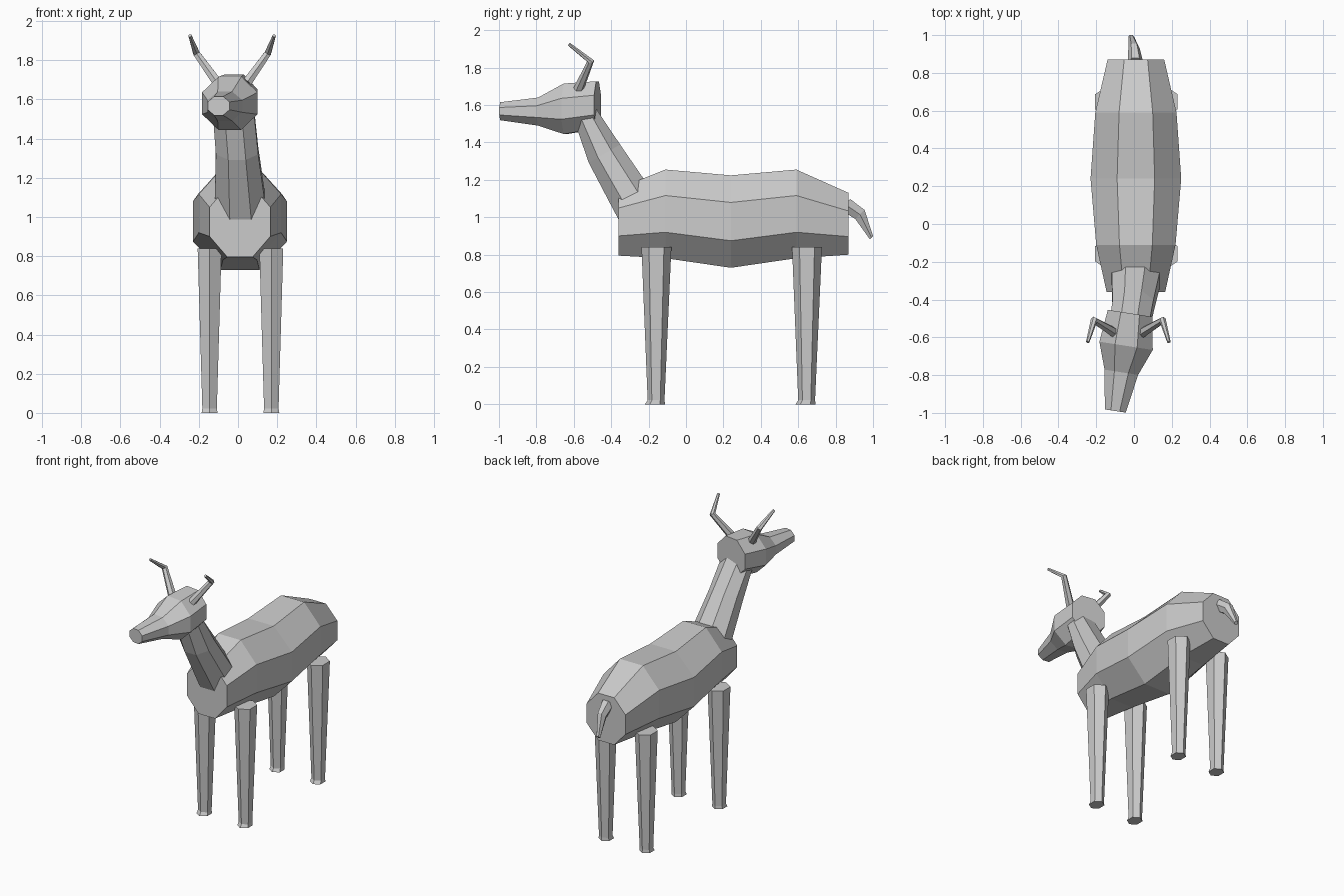
import bpy, bmesh
from math import cos, sin, pi
from mathutils import Vector

cube = bpy.data.objects.get("Cube")
if cube:
    bpy.data.objects.remove(cube)

grey = bpy.data.materials.new("plain grey")
grey.use_nodes = True
GREY = (0.6, 0.6, 0.6, 1)
grey.diffuse_color = GREY
grey.node_tree.nodes["Principled BSDF"].inputs["Base Color"].default_value = GREY


def ring(center, across, up, half_w, half_h, sides=8, turn=0.5):
    """Points of a polygon; half_w and half_h measure to its flats when turn is 0.5."""
    c, a, u = Vector(center), Vector(across).normalized(), Vector(up).normalized()
    k = 1 / cos(pi / sides) if turn else 1
    angles = [2 * pi * (i + turn) / sides for i in range(sides)]
    return [c + a * cos(t) * half_w * k + u * sin(t) * half_h * k for t in angles]


def loft(name, rings):
    """Skin a closed, flat-shaded shape through a list of rings."""
    bm = bmesh.new()
    loops = [[bm.verts.new(p) for p in r] for r in rings]
    n = len(loops[0])
    for r0, r1 in zip(loops, loops[1:]):
        for i in range(n):
            bm.faces.new((r0[i], r0[(i + 1) % n], r1[(i + 1) % n], r1[i]))
    bm.faces.new(loops[0])
    bm.faces.new(loops[-1])
    bmesh.ops.recalc_face_normals(bm, faces=bm.faces[:])
    mesh = bpy.data.meshes.new(name)
    bm.to_mesh(mesh)
    bm.free()
    mesh.materials.append(grey)
    obj = bpy.data.objects.new(name, mesh)
    bpy.context.collection.objects.link(obj)
    return obj


X, Y, Z = (1, 0, 0), (0, 1, 0), (0, 0, 1)

# Body: y, centre height, half width, half height
body = [(-0.36, 0.975, 0.155, 0.18), (-0.11, 1.018, 0.21, 0.237),
        (0.24, 0.977, 0.24, 0.247), (0.59, 1.018, 0.215, 0.237),
        (0.87, 0.965, 0.15, 0.165)]
loft("body", [ring((0.01, y, z), X, Z, w, h) for y, z, w, h in body])

# Neck: leaning forward, narrowing to the head
neck = [(0.015, -0.237, 1.01, 0.135, 0.12), (-0.005, -0.436, 1.34, 0.108, 0.097),
        (-0.025, -0.545, 1.56, 0.105, 0.065)]
loft("neck", [ring((x, y, z), X, (0, 0.86, 0.5), w, h) for x, y, z, w, h in neck])

# Head: turned slightly to the right, tapering to the muzzle
head = [(-0.02, -0.473, 1.60, 0.12, 0.127), (-0.042, -0.645, 1.58, 0.143, 0.135),
        (-0.067, -0.785, 1.565, 0.09, 0.075), (-0.099, -0.99, 1.567, 0.056, 0.048)]
loft("head", [ring((x, y, z), (1, -0.155, 0), Z, w, h) for x, y, z, w, h in head])

# Horns: a rising stem and a tip bent forward
for side, label in ((1, "left"), (-1, "right")):
    mid = -0.03
    base = Vector((mid + side * 0.075, -0.575, 1.685))
    elbow = Vector((mid + side * 0.182, -0.51, 1.835))
    tip = Vector((mid + side * 0.215, -0.625, 1.925))
    axes = [elbow - base, tip - base, tip - elbow]
    rings = []
    for point, axis, r in zip((base, elbow, tip), axes, (0.024, 0.017, 0.008)):
        across = axis.cross(Vector(Y))
        rings.append(ring(point, across, axis.cross(across), r, r, 6))
    loft(label + "_horn", rings)

# Legs: tapered six-sided posts with a small flared hoof
for end, y in (("front", -0.16), ("back", 0.645)):
    for label, x in (("left", 0.17), ("right", -0.145)):
        levels = [(0, -0.006, 0.041, 0.054), (0.022, 0, 0.037, 0.045),
                  (0.84, 0.002, 0.061, 0.08)]
        loft(end + "_" + label + "_leg",
             [ring((x, y + dy, z), Y, X, ry, rx, 6, 0)
              for z, dy, rx, ry in [(z, d, a / 0.866, b) for z, d, a, b in levels]])

# Tail: short and drooping
tail = [(0.008, 0.85, 1.07, 0.042, 0.045), (0, 0.93, 1.015, 0.03, 0.04),
        (-0.015, 0.992, 0.89, 0.015, 0.014)]
loft("tail", [ring((x, y, z), X, (0, 0.7, 0.7), w, h, 6, 0) for x, y, z, w, h in tail])
